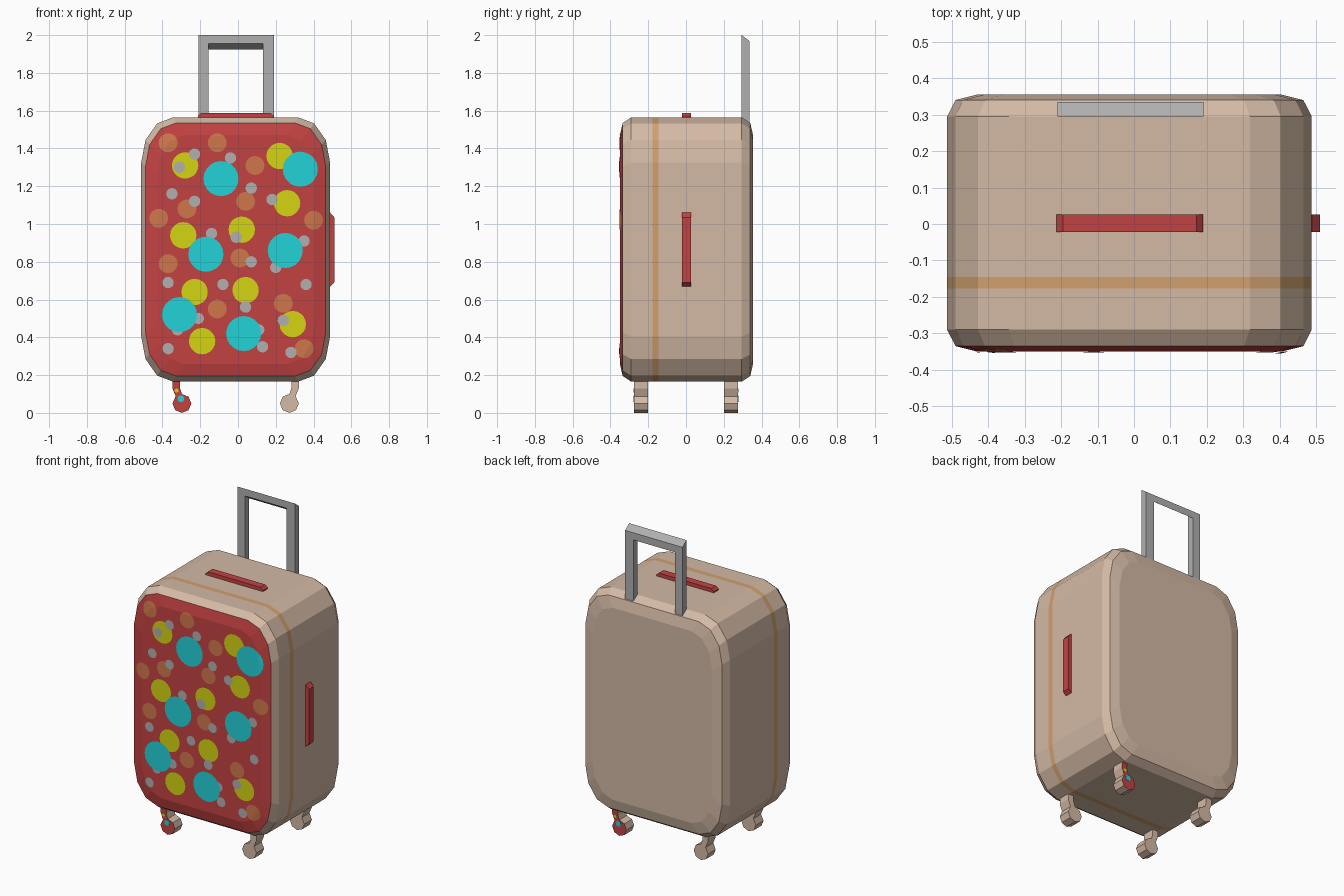
import bpy, bmesh, math
from mathutils import Vector
from mathutils.bvhtree import BVHTree

if "Cube" in bpy.data.objects:
    bpy.data.objects.remove(bpy.data.objects["Cube"])

CX, CZ = -0.0125, 0.865        # centre of the case


def material(name, rgb):
    m = bpy.data.materials.new(name)
    lin = [((c / 255 + 0.055) / 1.055) ** 2.4 for c in rgb]
    m.diffuse_color = (*lin, 1)
    m.use_nodes = True
    m.node_tree.nodes["Principled BSDF"].inputs["Base Color"].default_value = m.diffuse_color
    return m


TAN = material("tan", (212, 186, 165))
RED = material("red", (196, 66, 66))
STRIPE = material("caramel", (208, 160, 110))
CYAN = material("cyan", (34, 212, 217))
YELLOW = material("yellow", (213, 213, 18))
ORANGE = material("orange", (208, 119, 75))
SILVER = material("silver", (176, 176, 176))


def finish(name, bm, mats, fix=True):
    if fix:
        bmesh.ops.recalc_face_normals(bm, faces=bm.faces)
    me = bpy.data.meshes.new(name)
    bm.to_mesh(me)
    bm.free()
    for m in mats:
        me.materials.append(m)
    ob = bpy.data.objects.new(name, me)
    bpy.context.collection.objects.link(ob)
    return ob


def loft(bm, rings):
    """Skin a list of point rings and cap both ends; returns faces per band."""
    vs = [[bm.verts.new(p) for p in r] for r in rings]
    n = len(vs[0])
    bands = [[bm.faces.new((a[i], a[(i + 1) % n], b[(i + 1) % n], b[i])) for i in range(n)]
             for a, b in zip(vs, vs[1:])]
    return [bm.faces.new(vs[0])], bands, [bm.faces.new(vs[-1])]


def prism(name, pts, y0, y1, mats, shear=0.0, red_cap=None):
    """Extrude an x-z outline along y, optionally dropping the back edge."""
    bm = bmesh.new()
    front, _, back = loft(bm, [[(x, y0, z) for x, z in pts],
                               [(x, y1, z - shear) for x, z in pts]])
    if red_cap:
        (front if red_cap == "front" else back)[0].material_index = 1
    return finish(name, bm, mats)


def outline(y, half_w, half_h):
    """Rounded rectangle with three-sided corners."""
    rx, rz = 0.34 * half_w, 0.343 * half_h
    pts = []
    for q, (sx, sz) in enumerate([(1, 1), (-1, 1), (-1, -1), (1, -1)]):
        for k in range(4):
            a = math.radians(90 * q + 30 * k)
            pts.append((CX + sx * (half_w - rx) + rx * math.cos(a), y,
                        CZ + sz * (half_h - rz) + rz * math.sin(a)))
    return pts


# Case: lofted shell with a red front panel and a stripe band
bm = bmesh.new()
front, bands, back = loft(bm, [
    outline(-0.35, 0.417, 0.605), outline(-0.335, 0.477, 0.67),
    outline(-0.29, 0.5, 0.70), outline(-0.177, 0.5, 0.70),
    outline(-0.145, 0.5, 0.70), outline(0.295, 0.5, 0.70),
    outline(0.34, 0.477, 0.67), outline(0.355, 0.417, 0.605)])
for f in front + bands[0]:
    f.material_index = 1
for f in bands[3]:
    f.material_index = 2
bm.normal_update()
surface = BVHTree.FromBMesh(bm)
finish("case", bm, [TAN, RED, STRIPE])


# Painted dots draped over the front panel (centres in hundredths)
def dots(name, mat, radius, lift, centres):
    bm = bmesh.new()
    n = 20

    def drape(x, z):
        hit = surface.ray_cast(Vector((x, -1, z)), Vector((0, 1, 0)))[0]
        return bm.verts.new((x, (hit.y if hit else -0.335) - lift, z))

    for cx, cz in centres:
        cx, cz = cx / 100, cz / 100
        mid = drape(cx, cz)
        inner = None
        for k in (1, 2, 3, 4):
            r = radius * k / 4
            ring = [drape(cx + r * math.cos(math.tau * i / n),
                          cz + r * math.sin(math.tau * i / n)) for i in range(n)]
            for i in range(n):
                j = (i + 1) % n
                if inner:
                    bm.faces.new((inner[i], ring[i], ring[j], inner[j]))
                else:
                    bm.faces.new((mid, ring[i], ring[j]))
            inner = ring
    finish(name, bm, [mat], fix=False)


dots("orange_dots", ORANGE, 0.05, 0.002, [
    (-37, 143), (-11, 143), (9, 131), (-27, 108), (4, 112), (-42, 103),
    (40, 102), (-37, 79), (1, 82), (-11, 55), (24, 58), (35, 34)])
dots("yellow_dots", YELLOW, 0.07, 0.003, [
    (-28, 131), (22, 136), (26, 111), (-29, 94), (2, 97), (-23, 64),
    (4, 65), (-19, 38), (29, 47)])
dots("silver_dots", SILVER, 0.03, 0.004, [
    (-23, 137), (-31, 130), (-4, 135), (7, 119), (-35, 116), (-23, 112),
    (18, 113), (-14, 95), (-1, 93), (35, 91), (7, 80), (20, 77), (-37, 69),
    (-8, 68), (36, 68), (4, 56), (24, 49), (-21, 50), (-37, 34), (13, 35),
    (28, 32), (-32, 44), (11, 44)])
dots("cyan_dots", CYAN, 0.093, 0.005, [
    (-9, 124), (33, 129), (-17, 84), (25, 86), (-31, 52), (3, 42)])

# Pull-out handle: upside-down U frame with a sloping top
prism("pull_handle", [(-0.21, 1.45), (-0.21, 2.0), (0.19, 2.0), (0.19, 1.45),
                      (0.133, 1.45), (0.133, 1.955), (-0.157, 1.955), (-0.157, 1.45)],
      0.295, 0.335, [SILVER], shear=0.03)

# Carry handles on the top and right side
prism("top_handle", [(-0.212, 1.55), (-0.212, 1.572), (-0.195, 1.588),
                     (0.172, 1.588), (0.189, 1.572), (0.189, 1.55)],
      -0.022, 0.026, [RED])
prism("side_handle", [(0.47, 0.67), (0.488, 0.67), (0.51, 0.69),
                      (0.51, 1.035), (0.488, 1.06), (0.47, 1.06)],
      -0.022, 0.026, [RED])

# Casters: stem and octagonal wheel in one outline, mirrored to four corners
caster = [(-0.347, 0.18), (-0.347, 0.13), (-0.33, 0.088)]
caster += [(-0.297 + 0.05 * math.cos(math.radians(a)), 0.05 + 0.05 * math.sin(math.radians(a)))
           for a in (180, 225, 270, 315, 360, 405, 450)]
caster += [(-0.307, 0.13), (-0.307, 0.18)]


def disc(x, z, r):
    return [(x + r * math.cos(math.tau * i / 10), z + r * math.sin(math.tau * i / 10))
            for i in range(10)]


for side, sx in (("left", 1), ("right", -1)):
    for end, y in (("front", -0.238), ("back", 0.238)):
        def place(pts):
            return [(CX + sx * (x - CX), z) for x, z in pts]
        # only the outer caps of two opposite casters carry the red pattern
        painted = (side, end) in (("left", "front"), ("right", "back"))
        prism(f"{end}_{side}_caster", place(caster), y - 0.038, y + 0.038,
              [TAN, RED], red_cap=end if painted else None)
        if painted:
            yc = y + math.copysign(0.038, y)
            for nm, mat, x, z, r in (("cyan", CYAN, -0.302, 0.075, 0.018),
                                     ("yellow", YELLOW, -0.325, 0.118, 0.011)):
                prism(f"{end}_{side}_caster_{nm}_spot", place(disc(x, z, r)),
                      yc - 0.002, yc + 0.002, [mat])
